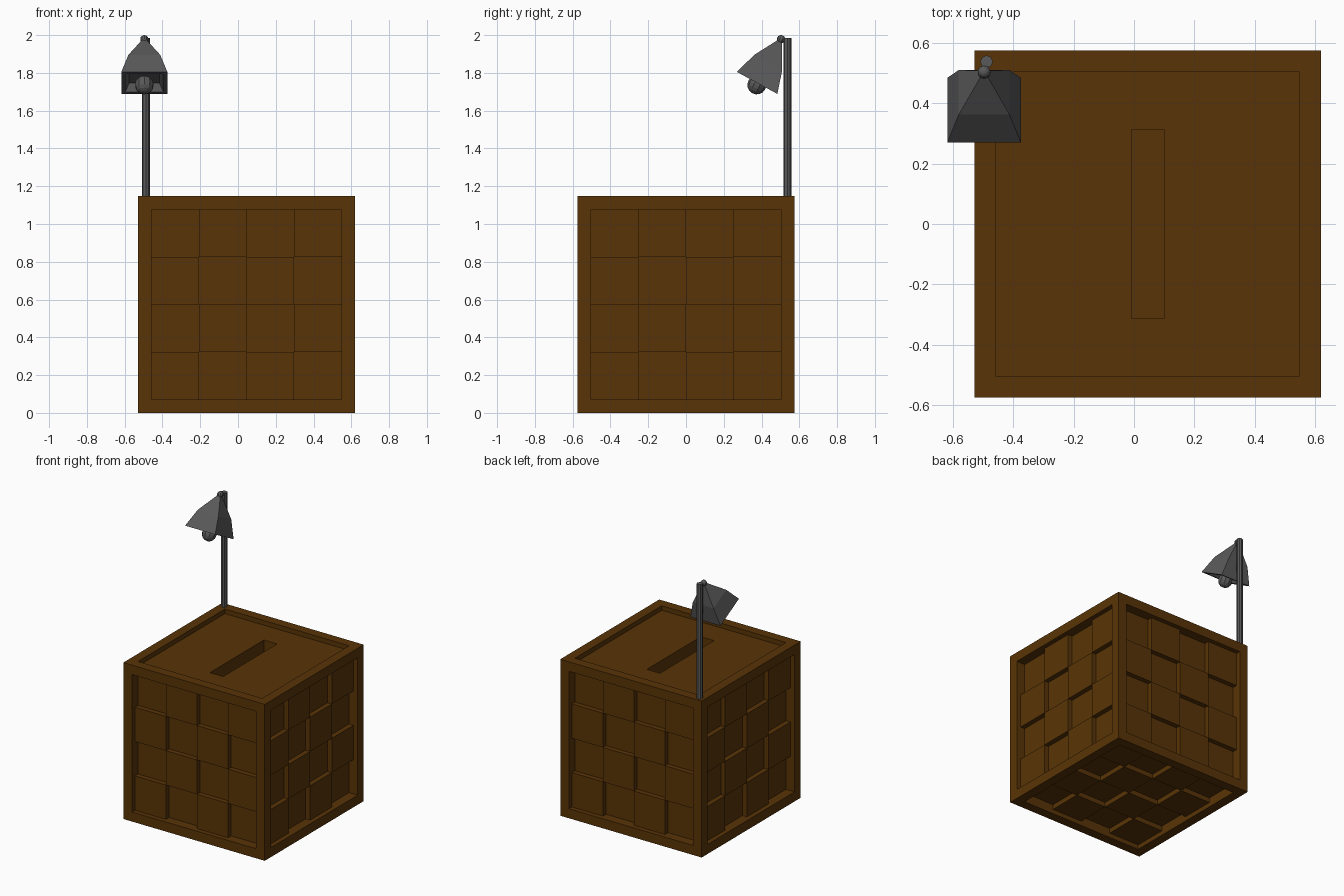
import bpy, bmesh, math
from mathutils import Vector, Matrix

if "Cube" in bpy.data.objects:
    bpy.data.objects.remove(bpy.data.objects["Cube"])

SIZE, BORDER, DEPTH, RAISE = 1.147, 0.07, 0.07, 0.036
CENTRE = Vector((0.045, 0, SIZE / 2))


def material(name, rgb):
    m = bpy.data.materials.new(name)
    m.use_nodes = True
    m.diffuse_color = (*rgb, 1)
    m.node_tree.nodes["Principled BSDF"].inputs["Base Color"].default_value = (*rgb, 1)
    return m


wood = material("brown wood", (0.1, 0.034, 0.002))
metal = material("grey metal", (0.1, 0.1, 0.1))


def finish(bm, name, mat, matrix=Matrix()):
    me = bpy.data.meshes.new(name)
    bm.to_mesh(me)
    bm.free()
    me.materials.append(mat)
    ob = bpy.data.objects.new(name, me)
    ob.matrix_world = matrix
    bpy.context.collection.objects.link(ob)
    return ob


# Crate: cube with a recessed panel on each face, shallower on top
bm = bmesh.new()
bmesh.ops.create_cube(bm, size=SIZE)
panels = bm.faces[:]
bmesh.ops.inset_individual(bm, faces=panels, thickness=BORDER, use_even_offset=True)
for face in panels:
    normal = face.normal.copy()
    is_top = normal.z > 0.5
    floor = bmesh.ops.extrude_discrete_faces(bm, faces=[face])["faces"][0]
    bmesh.ops.translate(bm, verts=floor.verts,
                        vec=-normal * (DEPTH - RAISE if is_top else DEPTH))
    if is_top:
        top = floor

# Slot sunk into the top panel
bmesh.ops.inset_individual(bm, faces=[top], thickness=0.1, use_even_offset=True)
for v in top.verts:
    v.co.x = math.copysign(0.0535, v.co.x)
    v.co.y = math.copysign(0.313, v.co.y)
slot = bmesh.ops.extrude_discrete_faces(bm, faces=[top])["faces"][0]
bmesh.ops.translate(bm, verts=slot.verts, vec=(0, 0, -0.18))
finish(bm, "crate", wood, Matrix.Translation(CENTRE))

# Raised checker blocks on the four sides and the bottom
INNER = SIZE - 2 * BORDER
CELL = INNER / 4
quarter = math.pi / 2
sides = {"front": Matrix(),
         "bottom": Matrix.Rotation(quarter, 4, "Z") @ Matrix.Rotation(quarter, 4, "X")}
for i, name in enumerate(("left", "back", "right")):
    sides[name] = Matrix.Rotation((i + 1) * quarter, 4, "Z")
for name, turn in sides.items():
    bm = bmesh.new()
    for row in range(4):
        for col in range(4):
            if (row + col) % 2 == 0:
                continue
            place = Matrix.Translation((
                -INNER / 2 + (col + 0.5) * CELL,
                -SIZE / 2 + DEPTH - RAISE / 2,
                INNER / 2 - (row + 0.5) * CELL))
            block = bmesh.ops.create_cube(
                bm, size=1, matrix=place @ Matrix.Diagonal((CELL, RAISE, CELL, 1)))
            # Drop the face hidden against the panel
            back = max({f for v in block["verts"] for f in v.link_faces},
                       key=lambda f: f.calc_center_median().y)
            bmesh.ops.delete(bm, geom=[back], context="FACES_ONLY")
    finish(bm, name + "_blocks", wood, Matrix.Translation(CENTRE) @ turn)

# Lamp pole
bm = bmesh.new()
bmesh.ops.create_cone(bm, cap_ends=True, segments=8, radius1=0.021, radius2=0.021, depth=0.845)
finish(bm, "lamp_pole", metal, Matrix.Translation((-0.488, 0.537, 1.5625)))

# Lamp shade: square hood with a flat rim and a shallow hollow, tilted forward
bm = bmesh.new()
rings = []
for half, drop in ((0.006, 0), (0.084, 0.139), (0.122, 0.263), (0.1, 0.263), (0.08, 0.22)):
    rings.append([bm.verts.new((x * half, y * half, -drop))
                  for x, y in ((-1, -1), (1, -1), (1, 1), (-1, 1))])
bm.faces.new(rings[0])
bm.faces.new(reversed(rings[-1]))
for upper, lower in zip(rings, rings[1:]):
    for i in range(4):
        j = (i + 1) % 4
        bm.faces.new((upper[i], lower[i], lower[j], upper[j]))
bmesh.ops.recalc_face_normals(bm, faces=bm.faces)
tilt = Matrix.Rotation(math.radians(-28.5), 4, "X")
finish(bm, "lamp_shade", metal, Matrix.Translation((-0.496, 0.502, 1.978)) @ tilt)

# Bulb and hinge ball
for name, radius, spot in (("lamp_bulb", 0.05, (-0.496, 0.375, 1.736)),
                           ("hinge_ball", 0.022, (-0.496, 0.503, 1.978))):
    bm = bmesh.new()
    bmesh.ops.create_uvsphere(bm, u_segments=10, v_segments=8, radius=radius)
    finish(bm, name, metal, Matrix.Translation(spot) @ tilt)
